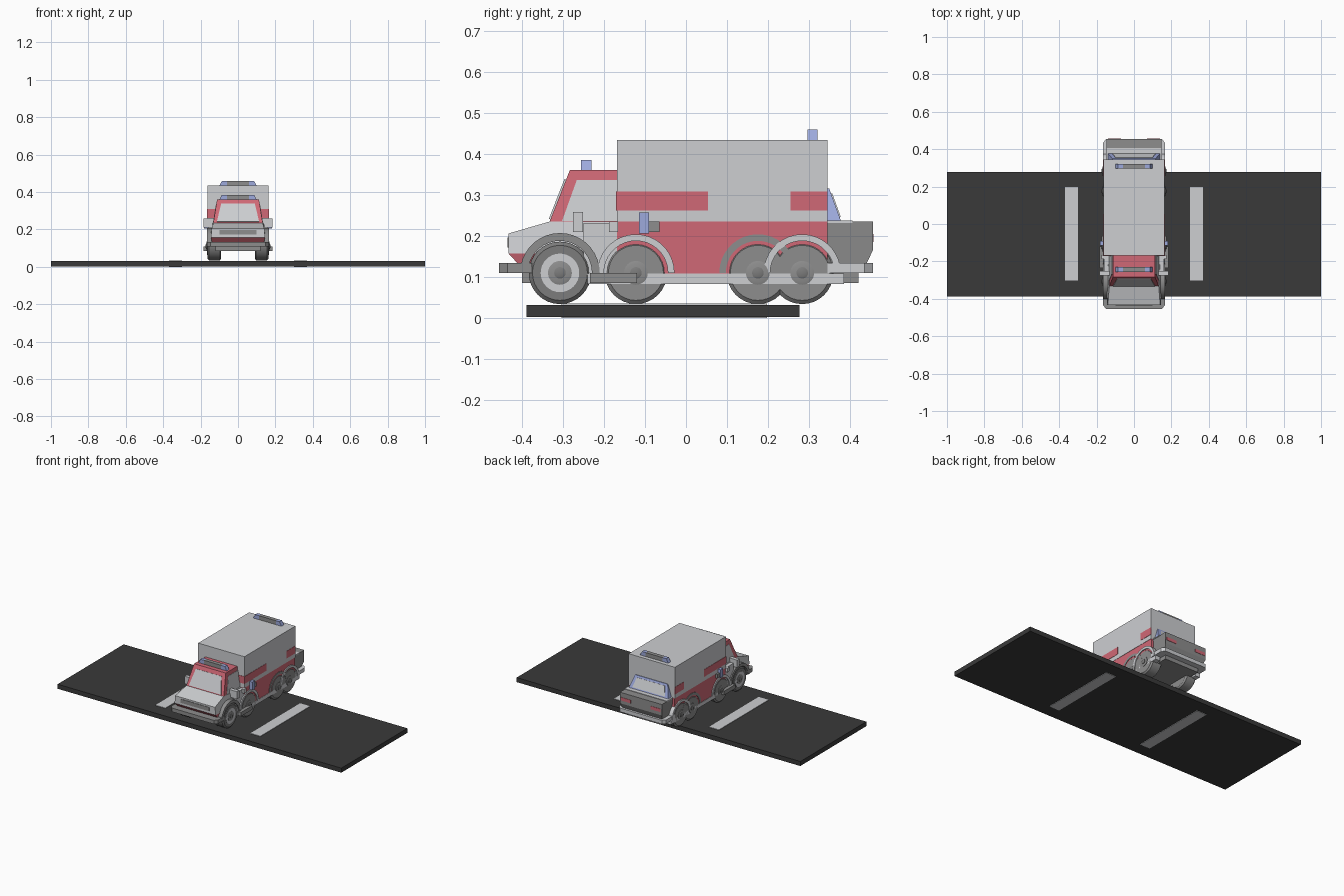
import bpy, bmesh, math
from mathutils import Vector

if "Cube" in bpy.data.objects:
    bpy.data.objects.remove(bpy.data.objects["Cube"])


def material(name, r, g, b):
    m = bpy.data.materials.new(name)
    m.diffuse_color = (r, g, b, 1)
    m.use_nodes = True
    m.node_tree.nodes["Principled BSDF"].inputs["Base Color"].default_value = m.diffuse_color
    return m


LIGHT = material("light_grey", 0.61, 0.62, 0.64)
MID = material("mid_grey", 0.27, 0.27, 0.27)
DARK = material("dark_asphalt", 0.042, 0.042, 0.042)
RED = material("red", 0.63, 0.14, 0.18)
BLUE = material("blue", 0.34, 0.40, 0.72)
TYRE = material("tyre_grey", 0.20, 0.20, 0.20)


def finish(name, bm, mat, smooth=False):
    bmesh.ops.recalc_face_normals(bm, faces=bm.faces)
    me = bpy.data.meshes.new(name)
    bm.to_mesh(me)
    bm.free()
    me.materials.append(mat)
    ob = bpy.data.objects.new(name, me)
    bpy.context.collection.objects.link(ob)
    if smooth:
        bpy.context.view_layer.objects.active = ob
        ob.select_set(True)
        bpy.ops.object.shade_smooth_by_angle(angle=math.radians(35))
        ob.select_set(False)
    return ob


def loft(name, a, b, mat, smooth=False):
    """Closed solid between two matching loops."""
    bm = bmesh.new()
    va = [bm.verts.new(p) for p in a]
    vb = [bm.verts.new(p) for p in b]
    n = len(va)
    bm.faces.new(va)
    bm.faces.new(vb[::-1])
    for i in range(n):
        j = (i + 1) % n
        bm.faces.new((va[i], vb[i], vb[j], va[j]))
    return finish(name, bm, mat, smooth)


def plate(name, loop, vec, mat):
    return loft(name, loop, [Vector(p) + Vector(vec) for p in loop], mat)


def profile(name, pts, mat):
    """Side profile of (y, z, half width), spanning both sides."""
    return loft(name, [(w, y, z) for y, z, w in pts], [(-w, y, z) for y, z, w in pts], mat)


def box(name, x0, x1, y0, y1, z0, z1, mat):
    return plate(name, [(x0, y0, z0), (x1, y0, z0), (x1, y1, z0), (x0, y1, z0)], (0, 0, z1 - z0), mat)


def both(name, x0, x1, *rest):
    for s, side in ((1, "right"), (-1, "left")):
        box(side + "_" + name, s * x0, s * x1, *rest)


def lathe(name, prof, y, z, side, mat):
    """Disc or ring: closed (x, radius) section revolved about the axle."""
    bm = bmesh.new()
    n = 32
    rings = [[bm.verts.new((side * x, y + r * math.cos(i * math.tau / n), z + r * math.sin(i * math.tau / n)))
              for i in range(n)] for x, r in prof]
    for a, b in zip(rings, rings[1:]):
        for i in range(n):
            j = (i + 1) % n
            bm.faces.new((a[i], a[j], b[j], b[i]))
    bm.faces.new(rings[0])
    bm.faces.new(rings[-1])
    return finish(name, bm, mat, True)


def arch(name, y, z, r0, r1, x0, x1, mat):
    n = 18
    loop = [(r1, math.pi * i / n) for i in range(n + 1)] + [(r0, math.pi * (n - i) / n) for i in range(n + 1)]
    pts = [(y + r * math.cos(a), z + r * math.sin(a)) for r, a in loop]
    loft(name, [(x0, *p) for p in pts], [(x1, *p) for p in pts], mat, True)


# Road slab and painted lane marks
box("road", -1, 1, -0.388, 0.277, 0.003, 0.032, DARK)
both("lane_mark", 0.30, 0.37, -0.303, 0.197, 0, 0.035, LIGHT)

# Cargo box, red skirt and bands
box("cargo_box", -0.163, 0.163, -0.168, 0.345, 0.235, 0.434, LIGHT)
box("red_skirt", -0.161, 0.161, -0.168, 0.345, 0.108, 0.235, RED)
both("front_band", 0.160, 0.165, -0.170, 0.053, 0.262, 0.308, RED)
both("rear_band", 0.160, 0.165, 0.254, 0.345, 0.262, 0.308, RED)
box("front_face_band", -0.165, 0.165, -0.170, -0.165, 0.262, 0.308, RED)
both("side_rail", 0.13, 0.163, -0.24, 0.385, 0.083, 0.108, LIGHT)
box("chassis", -0.12, 0.12, -0.40, 0.42, 0.085, 0.135, MID)

# Cab top with its windows
profile("cab", [(-0.168, 0.235, 0.132), (-0.332, 0.235, 0.132), (-0.283, 0.36, 0.112), (-0.168, 0.36, 0.112)], RED)
plate("windscreen", [(-0.113, -0.330, 0.240), (0.113, -0.330, 0.240), (0.090, -0.292, 0.337), (-0.090, -0.292, 0.337)],
      (0, -0.004, 0.0016), LIGHT)
for s, side in ((1, "right"), (-1, "left")):
    plate(side + "_window", [(s * 0.1318, -0.302, 0.236), (s * 0.1318, -0.168, 0.236),
                             (s * 0.1158, -0.168, 0.336), (s * 0.1158, -0.266, 0.336)], (s * 0.002, 0, 0), LIGHT)

# Bonnet, doors, chin and grille
profile("bonnet", [(-0.168, 0.157, 0.15), (-0.432, 0.157, 0.145), (-0.432, 0.206, 0.14),
                   (-0.332, 0.235, 0.132), (-0.168, 0.235, 0.14)], LIGHT)
profile("red_chin", [(-0.25, 0.133, 0.14), (-0.41, 0.133, 0.14), (-0.432, 0.157, 0.145), (-0.25, 0.157, 0.145)], RED)
box("grille", -0.10, 0.10, -0.435, -0.43, 0.172, 0.196, MID)
both("lower_door", 0.10, 0.16, -0.25, -0.166, 0.108, 0.232, LIGHT)
box("lower_cab", -0.14, 0.14, -0.39, -0.166, 0.11, 0.157, MID)

# Bumpers with chamfered corners
for name, s, inner, mat in (("front_bumper", -1, 0.375, MID), ("rear_bumper", 1, 0.345, LIGHT)):
    half = [(0.165, s * inner), (0.165, s * 0.435), (0.148, s * 0.455)]
    ring = half + [(-x, y) for x, y in half[::-1]]
    plate(name, [(x, y, 0.11) for x, y in ring], (0, 0, 0.024), mat)

# Rear locker, deck, tail lamps and sloped rear window
profile("rear_locker", [(0.345, 0.133, 0.14), (0.440, 0.133, 0.14), (0.455, 0.165, 0.148), (0.455, 0.235, 0.148),
                        (0.345, 0.235, 0.148)], MID)
box("rear_deck", -0.15, 0.15, 0.345, 0.405, 0.232, 0.238, LIGHT)
both("tail_lamp", 0.07, 0.14, 0.453, 0.457, 0.185, 0.205, RED)
profile("rear_window_frame", [(0.345, 0.235, 0.14), (0.378, 0.235, 0.14), (0.349, 0.315, 0.115), (0.345, 0.315, 0.115)], BLUE)
plate("rear_window", [(-0.115, 0.374, 0.245), (0.115, 0.374, 0.245), (0.098, 0.353, 0.303), (-0.098, 0.353, 0.303)],
      (0, 0.003, 0.001), LIGHT)

# Beacon bars: grey centre with blue tapered ends
for name, y, z in (("front_beacon", -0.243, 0.359), ("rear_beacon", 0.308, 0.433)):
    box(name + "_centre", -0.06, 0.06, y - 0.0125, y + 0.0125, z, z + 0.026, MID)
    for s, side in ((1, "right"), (-1, "left")):
        plate(f"{side}_{name}_end", [(s * x, y - 0.0125, z + h) for x, h in
                                     ((0.06, 0), (0.10, 0), (0.086, 0.026), (0.06, 0.026))], (0, 0.025, 0), BLUE)

# Mirrors, side lamps, vents and steps
both("mirror", 0.13, 0.185, -0.275, -0.251, 0.21, 0.258, LIGHT)
both("side_lamp", 0.155, 0.182, -0.115, -0.090, 0.206, 0.257, BLUE)
both("lamp_mount", 0.155, 0.175, -0.090, -0.065, 0.21, 0.235, MID)
both("door_handle", 0.155, 0.175, -0.188, -0.166, 0.21, 0.235, LIGHT)
both("step", 0.13, 0.185, -0.234, -0.119, 0.085, 0.11, MID)

# Wheels with rims, and wheel arches
for s, side in ((1, "right"), (-1, "left")):
    for i, (y, r1, mat) in enumerate(((-0.307, 0.097, MID), (-0.122, 0.094, LIGHT),
                                      (0.175, 0.094, MID), (0.283, 0.094, LIGHT))):
        tag = f"{side}_{i + 1}"
        lathe("tyre_" + tag, [(0.09, 0.05), (0.09, 0.066), (0.097, 0.076), (0.155, 0.076), (0.163, 0.067), (0.163, 0.05)],
              y, 0.11, s, TYRE if i == 0 else MID)
        if i == 0:
            lathe("rim_" + tag, [(0.15, 0.047), (0.1645, 0.047), (0.1645, 0.03)], y, 0.11, s, LIGHT)
        lathe("hub_" + tag, [(0.15, 0.029), (0.166, 0.029), (0.168, 0.022)], y, 0.11, s, MID)
        lathe("axle_cap_" + tag, [(0.16, 0.014), (0.171, 0.014), (0.173, 0.009)], y, 0.11, s, TYRE)
        x1 = 0.164 if i == 2 else 0.167
        arch("arch_" + tag, y, 0.11, 0.078, r1, s * 0.11, s * x1, mat)
